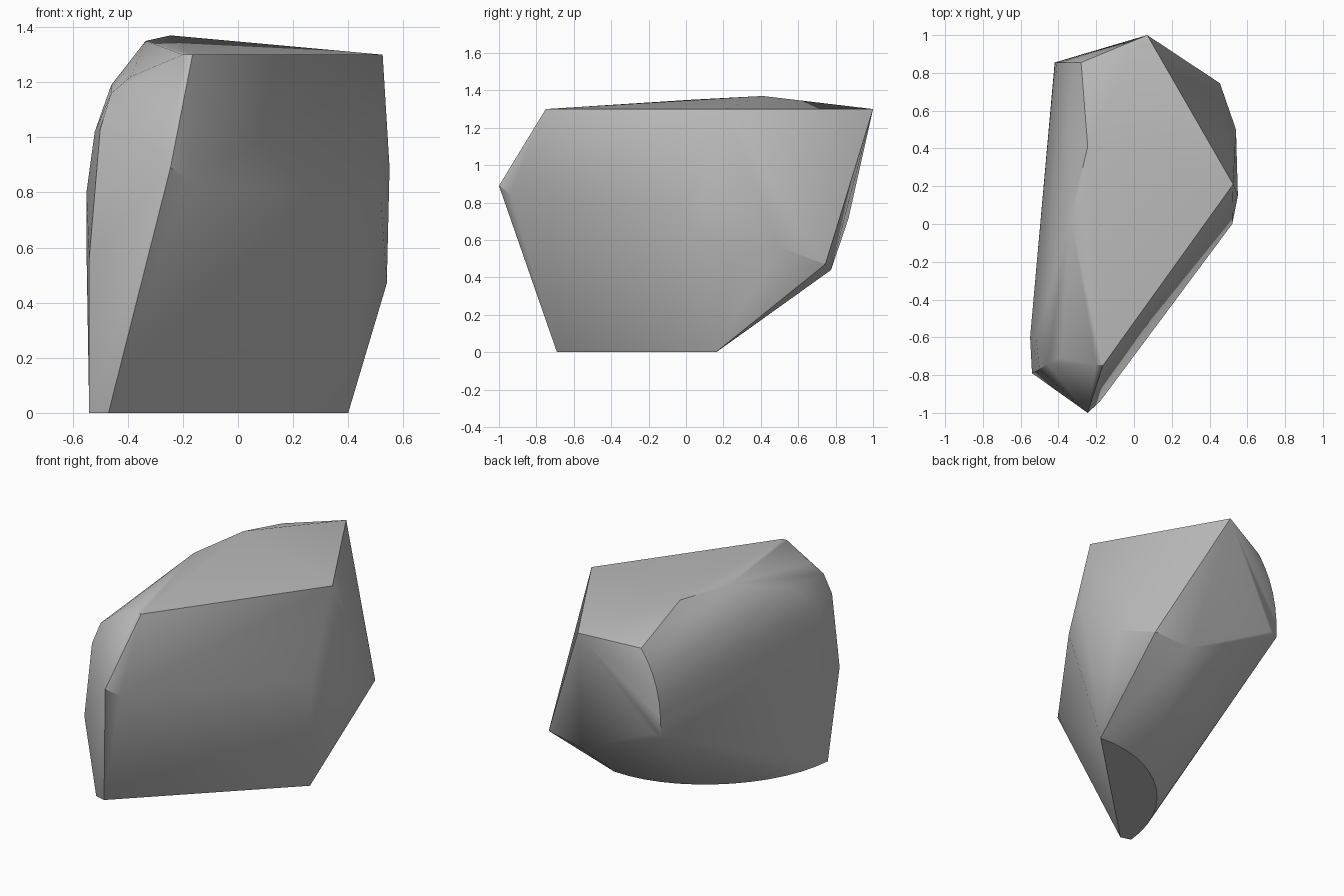
import bpy
import bmesh
import math
from mathutils import Vector
from mathutils.geometry import interpolate_bezier

# Remove the default object
default_cube = bpy.data.objects.get("Cube")
if default_cube:
    bpy.data.objects.remove(default_cube, do_unlink=True)


def make_material(name, value):
    material = bpy.data.materials.new(name)
    material.use_nodes = True
    colour = (value, value, value, 1)
    material.diffuse_color = colour
    shader = material.node_tree.nodes["Principled BSDF"]
    shader.inputs["Base Color"].default_value = colour
    return material


def rounded_edge(start, handle_a, handle_b, end, steps):
    """Points along a curved border of the stone."""
    corners = [Vector(corner) for corner in (start, handle_a, handle_b, end)]
    return interpolate_bezier(*corners, steps)


def hull_object(name, points, material):
    """Wrap the corner points in a tight convex skin."""
    bm = bmesh.new()
    for point in points:
        bm.verts.new(point)
    result = bmesh.ops.convex_hull(bm, input=bm.verts)
    leftovers = set(result["geom_interior"]) | set(result["geom_unused"])
    loose = [item for item in leftovers if isinstance(item, bmesh.types.BMVert)]
    bmesh.ops.delete(bm, geom=loose, context="VERTS")
    bmesh.ops.dissolve_limit(
        bm, angle_limit=math.radians(1), verts=bm.verts, edges=bm.edges
    )
    bmesh.ops.recalc_face_normals(bm, faces=bm.faces)
    mesh = bpy.data.meshes.new(name)
    bm.to_mesh(mesh)
    bm.free()
    mesh.materials.append(material)
    stone = bpy.data.objects.new(name, mesh)
    bpy.context.collection.objects.link(stone)
    return stone


# Flat foot: straight on the right, rounded towards the back left
foot_right = (.4, .16, 0)
foot_left = (-.54, -.67, 0)
foot = rounded_edge(foot_right, (-.05, .2, 0), (-.5, -.2, 0), foot_left, 14)
foot.append((-.47, -.69, 0))

# Crown: shallow ridge sloping to the front, the right and the back peak
crown = [
    (-.245, .41, 1.37), (-.335, .03, 1.35), (.525, .21, 1.3),
    (.07, 1, 1.3), (-.165, -.75, 1.3), (-.2, -.745, 1.3),
]

# Front nose with a blunted tip
nose = [(-.245, -1, .89), (-.18, -.94, .845)]

# Right flank running round to the low back corner
flank = [
    (.52, 0, .76), (.55, .15, .89), (.54, .23, .47),
    (.54, .5, .56), (.455, .745, .47), (.2, .776, .44),
]

# Left shoulder: rounded front border, bulging middle, rounded back border
shoulder_front = [
    (-.39, -.71, 1.22), (-.46, -.74, 1.16),
    (-.5, -.77, 1.03), (-.54, -.79, .56),
]
shoulder_middle = [
    (-.46, -.42, 1.19), (-.52, -.6, 1.02),
    (-.55, -.6, .8), (-.55, -.6, .6),
]
shoulder_back = rounded_edge(
    (-.28, .855, 1.24), (-.38, .855, 1.1), (-.425, .855, .95), (-.42, .855, .71), 7
)
shoulder_back.append((-.36, .87, .72))

# Assemble the boulder
stone_grey = make_material("stone grey", .5)
corner_groups = [
    foot, crown, nose, flank, shoulder_front, shoulder_middle, shoulder_back
]
all_corners = [corner for group in corner_groups for corner in group]
boulder = hull_object("boulder", all_corners, stone_grey)

# Soft shading over the rounded parts, crisp main ridges
bpy.ops.object.select_all(action="DESELECT")
boulder.select_set(True)
bpy.context.view_layer.objects.active = boulder
bpy.ops.object.shade_smooth_by_angle(angle=math.radians(30))
